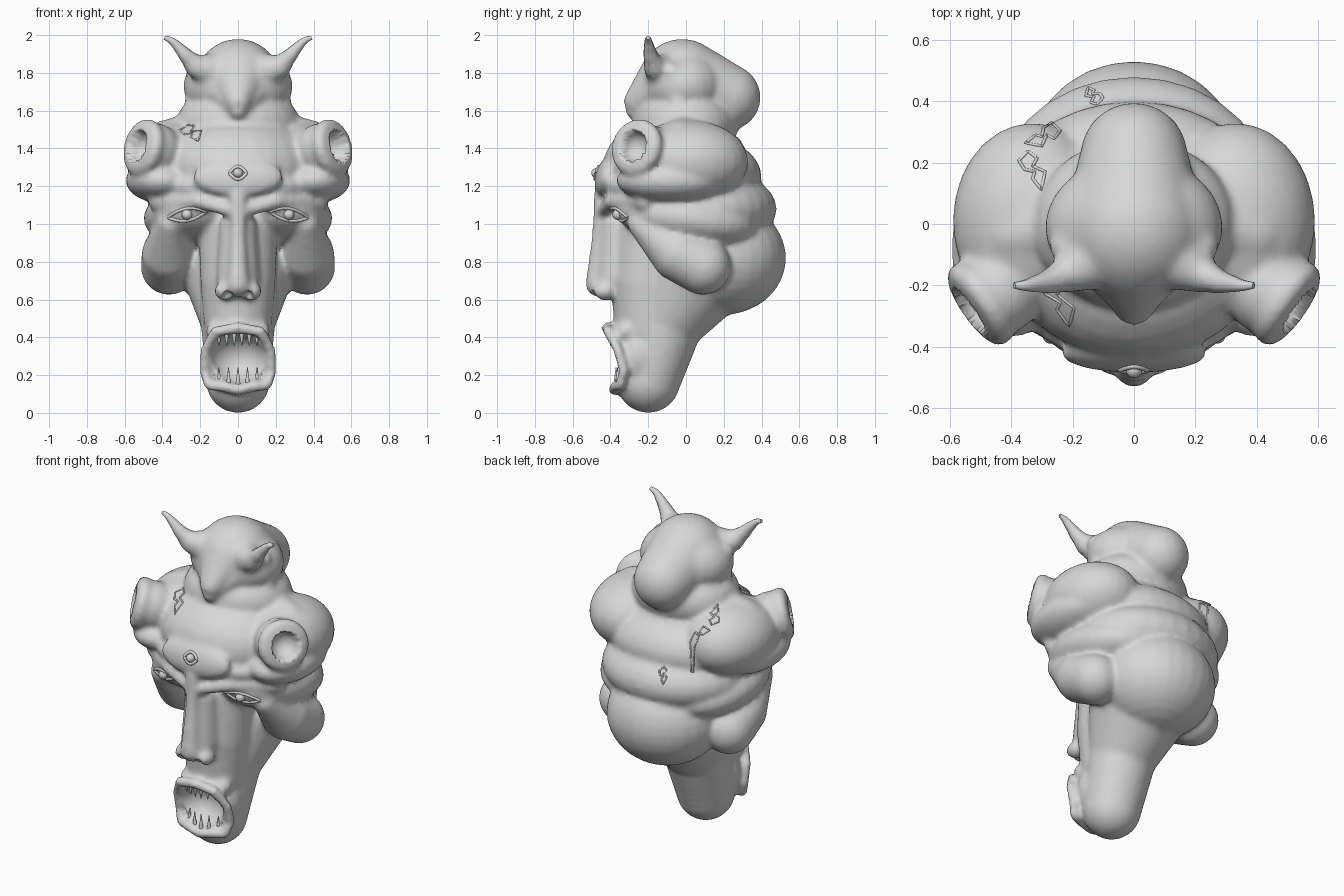
import bpy, bmesh, math
from mathutils import Vector, Matrix, Euler
from mathutils.bvhtree import BVHTree

cube = bpy.data.objects.get("Cube")
if cube:
    bpy.data.objects.remove(cube, do_unlink=True)

CLAY = bpy.data.materials.new("pale grey clay")
CLAY.use_nodes = True
CLAY.diffuse_color = (0.68, 0.68, 0.68, 1)
CLAY.node_tree.nodes["Principled BSDF"].inputs["Base Color"].default_value = CLAY.diffuse_color

# Unit ball copied for every rounded mass
bm = bmesh.new()
bmesh.ops.create_uvsphere(bm, u_segments=28, v_segments=16, radius=1)
BALL_VERTS = [v.co.copy() for v in bm.verts]
BALL_FACES = [[v.index for v in f.verts] for f in bm.faces]
bm.free()


def add_object(name, data):
    ob = bpy.data.objects.new(name, data)
    bpy.context.collection.objects.link(ob)
    data.materials.append(CLAY)
    return ob


def bake(ob):
    """Replace an object by its evaluated, smooth-shaded mesh."""
    bpy.context.view_layer.update()
    dg = bpy.context.evaluated_depsgraph_get()
    me = bpy.data.meshes.new_from_object(ob.evaluated_get(dg))
    name = ob.name
    bpy.data.objects.remove(ob, do_unlink=True)
    me.materials.clear()
    new = add_object(name, me)
    bpy.ops.object.select_all(action='DESELECT')
    new.select_set(True)
    bpy.context.view_layer.objects.active = new
    bpy.ops.object.shade_smooth_by_angle(angle=math.radians(50))
    return new


def ball(c, r, tilt=0, mirror=False):
    """Matrices of an ellipsoid tilted about x, optionally with its mirror copy."""
    r = (r, r, r) if isinstance(r, (int, float)) else r
    return [Matrix.LocRotScale(Vector((c[0] * s, c[1], c[2])),
                               Euler((tilt, 0, 0)), Vector(r))
            for s in ((1, -1) if mirror else (1,))]


def limb(pts, mirror=False, steps=7):
    """Chain of balls through (x, y, z, radius) points."""
    out = []
    for a, b in zip(pts, pts[1:]):
        for i in range(steps + 1):
            p = Vector(a).lerp(Vector(b), i / steps)
            out += ball(p[:3], p[3], mirror=mirror)
    return out


def ball_mesh(name, matrices):
    verts, faces = [], []
    for m in matrices:
        start = len(verts)
        verts += [m @ v for v in BALL_VERTS]
        faces += [[start + i for i in f] for f in BALL_FACES]
    me = bpy.data.meshes.new(name)
    me.from_pydata(verts, [], faces)
    return add_object(name, me)


def tube(name, pts, depth, radii=None, cyclic=False):
    cu = bpy.data.curves.new(name, 'CURVE')
    cu.dimensions = '3D'
    cu.bevel_depth = depth
    cu.bevel_resolution = 2
    cu.use_fill_caps = True
    sp = cu.splines.new('BEZIER' if radii else 'POLY')
    plist = sp.bezier_points if radii else sp.points
    plist.add(len(pts) - 1)
    for i, (p, co) in enumerate(zip(plist, pts)):
        p.co = co if radii else (*co, 1)
        if radii:
            p.radius = radii[i]
            p.handle_left_type = p.handle_right_type = 'AUTO'
    sp.use_cyclic_u = cyclic
    bake(add_object(name, cu))


# Skull: overlapping masses fused into one skin
parts = ball((0, -0.06, 1.3), (0.44, 0.38, 0.28))                      # forehead
parts += ball((0, -0.1, 1.2), (0.46, 0.36, 0.12))                      # lower forehead
parts += ball((0, 0, 1.53), (0.33, 0.28, 0.2))                         # crown neck
parts += ball((0.33, 0.01, 1.33), (0.26, 0.32, 0.22), mirror=True)     # temple bulbs
parts += ball((0.4, -0.08, 1.23), (0.195, 0.29, 0.12), mirror=True)
parts += limb([(0.2, 0, 1.48, 0.12), (0.38, -0.03, 1.43, 0.12)], True, 4)
parts += ball((0, 0.1, 1.25), (0.42, 0.3, 0.21))                       # upper back
parts += ball((0, 0.1, 1.08), (0.45, 0.38, 0.22))                      # rear fold
parts += ball((0.22, 0, 1.03), (0.28, 0.38, 0.16), -0.15, True)
parts += ball((0, 0.2, 0.82), (0.35, 0.33, 0.3))                       # back of skull
parts += limb([(0.36, -0.24, 1.0, 0.07), (0.365, -0.04, 0.84, 0.145),
               (0.365, 0.09, 0.775, 0.15)], True)                      # cheek pouches
parts += limb([(0, 0.05, 0.75, 0.29), (0, -0.1, 0.5, 0.2), (0, -0.2, 0.17, 0.17)])
parts += limb([(0, -0.17, 0.95, 0.21), (0, -0.2, 0.7, 0.2), (0, -0.2, 0.45, 0.18)])
parts += ball((0, -0.25, 0.3), (0.185, 0.14, 0.2))                     # muzzle

# Nose and brows
parts += limb([(0, -0.36, 0.98, 0.1), (0, -0.37, 0.72, 0.115)])
parts += limb([(0, -0.44, 1.15, 0.05), (0, -0.455, 0.95, 0.042),
               (0, -0.47, 0.74, 0.055), (0, -0.465, 0.68, 0.066)])
parts += ball((0.07, -0.43, 0.645), (0.055, 0.065, 0.05), mirror=True)
parts += limb([(0.03, -0.44, 1.07, 0.036), (0.2, -0.39, 1.12, 0.042),
               (0.42, -0.22, 1.12, 0.055)], True)

# Crown sloping to the back, drooping front point and V-shaped folds
parts += limb([(0, -0.02, 1.75, 0.23), (0, 0.22, 1.67, 0.175)])
parts += ball((0, -0.01, 1.73), (0.29, 0.23, 0.2))
parts += limb([(0, -0.07, 1.77, 0.18), (0, -0.26, 1.65, 0.07)])
parts += limb([(0.22, -0.07, 1.8, 0.055), (0, -0.27, 1.6, 0.05)], True)
parts += limb([(0.23, -0.04, 1.64, 0.055), (0, -0.24, 1.5, 0.05)], True)
parts += limb([(0.1, -0.1, 1.8, 0.11), (0.22, -0.165, 1.83, 0.06),
               (0.28, -0.19, 1.9, 0.036)], True)                       # horn roots

# Brow plate around the third eye
parts += ball((0, -0.42, 1.25), (0.24, 0.06, 0.11), -0.25)

# Side cups
CUP = Vector((0.5, -0.26, 1.405))
AXIS = Vector((0.8, -0.56, 0.22)).normalized()
u = AXIS.orthogonal().normalized()
v = AXIS.cross(u)
parts += ball(CUP - AXIS * 0.07, 0.145, mirror=True)
for i in range(32):
    t = i * math.tau / 32
    parts += ball(CUP + (u * math.cos(t) + v * math.sin(t)) * 0.113, 0.042, mirror=True)

# Lips
parts += limb([(0, -0.42, 0.45, 0.03), (0.12, -0.41, 0.43, 0.03),
               (0.175, -0.36, 0.33, 0.027), (0.18, -0.33, 0.22, 0.027),
               (0.155, -0.35, 0.145, 0.027), (0.08, -0.375, 0.14, 0.03),
               (0, -0.38, 0.12, 0.03)], True, 5)
parts += limb([(0, -0.34, 0.46, 0.05), (0.12, -0.32, 0.43, 0.05)], True, 4)

head = ball_mesh("head", parts)
rm = head.modifiers.new("skin", 'REMESH')
rm.mode = 'VOXEL'
rm.voxel_size = 0.015
sm = head.modifiers.new("soften", 'SMOOTH')
sm.factor = 0.5
sm.iterations = 8
head = bake(head)

# Hollows of the mouth, nostrils and cups: skin inside an ellipsoid is pushed to its far wall
CUP_R = Vector((-CUP.x, CUP.y, CUP.z))
AXIS_R = Vector((-AXIS.x, AXIS.y, AXIS.z))
NOSTRIL = (0.028, 0.045, 0.032)
HOLLOWS = [((0, -0.41, 0.285), (0.155, 0.15, 0.135), (0, 1, 0)),
           ((0.055, -0.48, 0.615), NOSTRIL, (0, 0.6, 0.8)),
           ((-0.055, -0.48, 0.615), NOSTRIL, (0, 0.6, 0.8)),
           (CUP + AXIS * 0.03, (0.085, 0.085, 0.085), -AXIS),
           (CUP_R + AXIS_R * 0.03, (0.085, 0.085, 0.085), -AXIS_R)]
for centre, radii, push in HOLLOWS:
    centre, push = Vector(centre), Vector(push)
    d = Vector([a / r for a, r in zip(push, radii)])
    for vert in head.data.vertices:
        q = Vector([a / r for a, r in zip(vert.co - centre, radii)])
        inside = 1 - q.length_squared
        if inside > 0:
            b = q.dot(d)
            vert.co += push * ((math.sqrt(b * b + d.length_squared * inside) - b)
                               / d.length_squared)
head.data.update()

bpy.context.view_layer.update()
skin = BVHTree.FromObject(head, bpy.context.evaluated_depsgraph_get())


def project(start, direction):
    hit = skin.ray_cast(Vector(start), Vector(direction))[0]
    return hit if hit else Vector(start)


# Horns
for side, s in (("left", 1), ("right", -1)):
    tube(side + "_horn", [(s * 0.21, -0.155, 1.82), (s * 0.27, -0.185, 1.885),
                          (s * 0.315, -0.195, 1.935), (s * 0.355, -0.2, 1.972),
                          (s * 0.39, -0.2, 1.987)], 1,
         [0.06, 0.042, 0.029, 0.019, 0.011])


# Eyes: a small ball between two almond lids
def eye(name, x, z, w, h, r, tilt):
    bake(ball_mesh(name + "_eyeball", ball(project((x, -2, z), (0, 1, 0)), r)))
    for lid, s in (("upper", 1), ("lower", -1)):
        pts = []
        for i in range(13):
            t = i / 6 - 1
            pts.append(project((x + t * w, -2, z + s * h * (1 - t * t) + t * tilt), (0, 1, 0)))
        tube(name + "_" + lid + "_lid", pts, 0.009)


eye("left", 0.27, 1.05, 0.1, 0.032, 0.028, -0.015)
eye("right", -0.27, 1.05, 0.1, 0.032, 0.028, 0.015)
eye("centre", 0, 1.27, 0.045, 0.033, 0.026, 0)

# Teeth
bm = bmesh.new()
for count, z, y, length, flip in ((6, 0.39, -0.4, 0.07, math.pi), (5, 0.19, -0.37, 0.1, 0)):
    for i in range(count):
        t = 2 * i / (count - 1) - 1
        m = Matrix.Translation((t * 0.1, y + 0.03 * t * t, z)) @ Matrix.Rotation(flip, 4, 'X')
        bmesh.ops.create_cone(bm, cap_ends=True, segments=10, radius1=0.015,
                              radius2=0.002, depth=length, matrix=m)
teeth = bpy.data.meshes.new("teeth")
bm.to_mesh(teeth)
bm.free()
bake(add_object("teeth", teeth))

# Stepped line marks on the right side
STEP = [(-1.2, 1), (-0.4, 1.8), (0.4, 1.2), (0, 0.5), (1.1, 0), (0.8, -1.6),
        (0, -0.6), (0.2, 0), (-0.7, 0.2)]


def mark(name, target, direction, up, size):
    d, up = Vector(direction), Vector(up)
    right = d.cross(up)
    pts = []
    for a, b in zip(STEP, STEP[1:] + STEP[:1]):
        for i in range(5):
            q = Vector(a).lerp(Vector(b), i / 5) * size
            pts.append(project(Vector(target) - d * 2 + right * q.x + up * q.y, d))
    tube(name, pts, 0.005, cyclic=True)


mark("front_mark", (-0.25, -0.28, 1.5), (0, 0.8, -0.6), (0, 0.6, 0.8), 0.05)
mark("shoulder_mark", (-0.33, 0.17, 1.5), (0, 0, -1), (0, 1, 0), 0.037)
mark("rear_shoulder_mark", (-0.3, 0.29, 1.4), (0, 0, -1), (1, 0, 0), 0.033)
mark("back_mark", (-0.13, 0.45, 1.17), (0, -1, 0), (0, 0, 1), 0.024)
